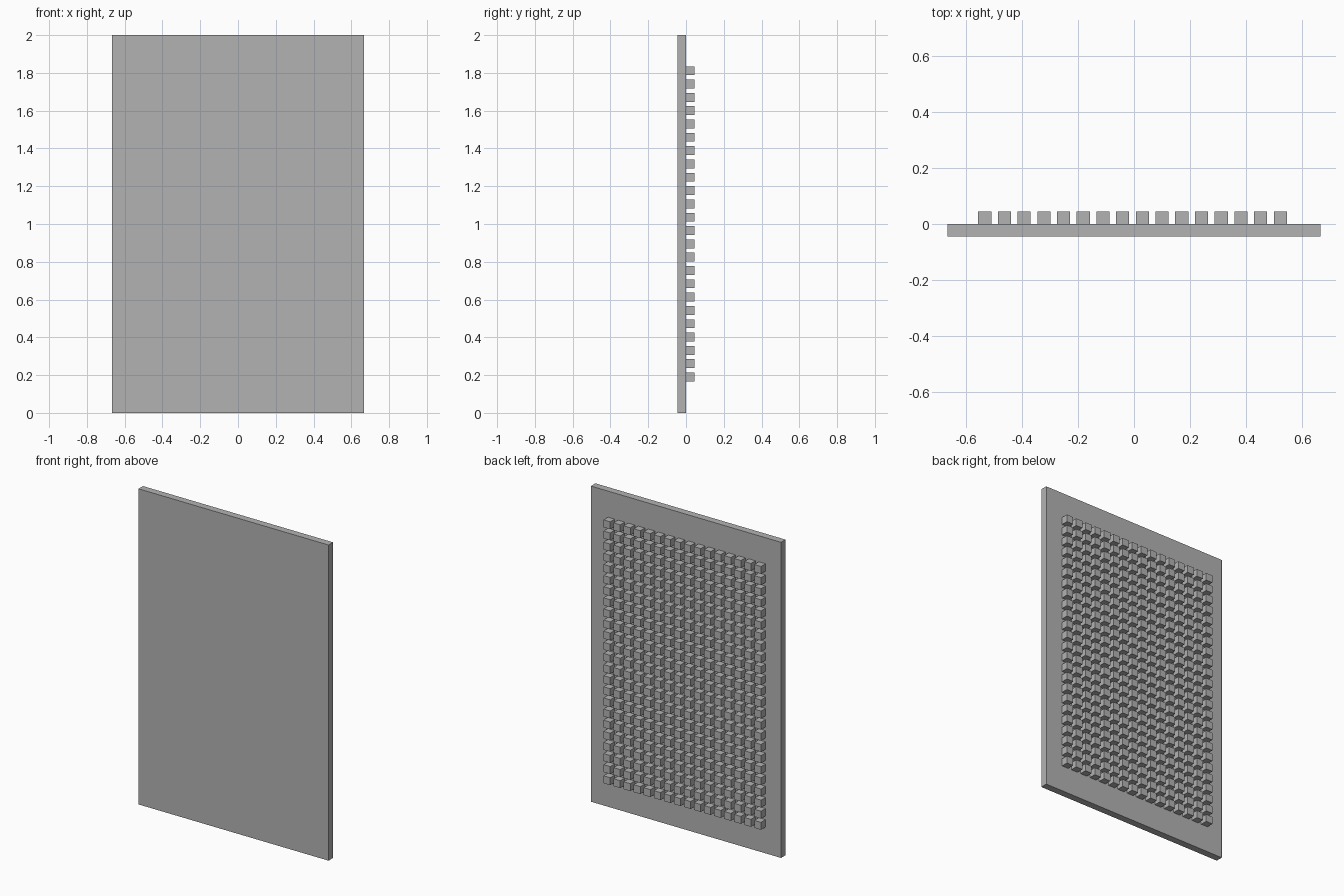
import bpy
import bmesh
from mathutils import Matrix, Vector

cube = bpy.data.objects.get("Cube")
if cube:
    bpy.data.objects.remove(cube, do_unlink=True)

# Single flat colour
grey = bpy.data.materials.new("plain grey")
grey.use_nodes = True
colour = (0.45, 0.45, 0.45, 1.0)
grey.diffuse_color = colour
grey.node_tree.nodes["Principled BSDF"].inputs["Base Color"].default_value = colour


def add_box(bm, centre, size):
    matrix = Matrix.Translation(centre) @ Matrix.Diagonal((*size, 1.0))
    bmesh.ops.create_cube(bm, size=1.0, matrix=matrix)


def make_object(name, bm):
    mesh = bpy.data.meshes.new(name)
    bm.to_mesh(mesh)
    bm.free()
    mesh.materials.append(grey)
    obj = bpy.data.objects.new(name, mesh)
    bpy.context.collection.objects.link(obj)
    return obj


# Upright board
WIDTH, HEIGHT, DEPTH = 1.333, 2.0, 0.045
bm = bmesh.new()
add_box(bm, Vector((0, -DEPTH / 2, HEIGHT / 2)), (WIDTH, DEPTH, HEIGHT))
make_object("board", bm)

# Grid of small cubes on the back, sunk slightly into the board
COLUMNS, ROWS = 16, 24
SIDE = 0.047
PITCH = SIDE * 1.5
first = Vector((-0.534, DEPTH - SIDE / 2, 0.19))
bm = bmesh.new()
for row in range(ROWS):
    for column in range(COLUMNS):
        add_box(bm, first + Vector((column * PITCH, 0, row * PITCH)), (SIDE, SIDE, SIDE))
make_object("back_cubes", bm)
